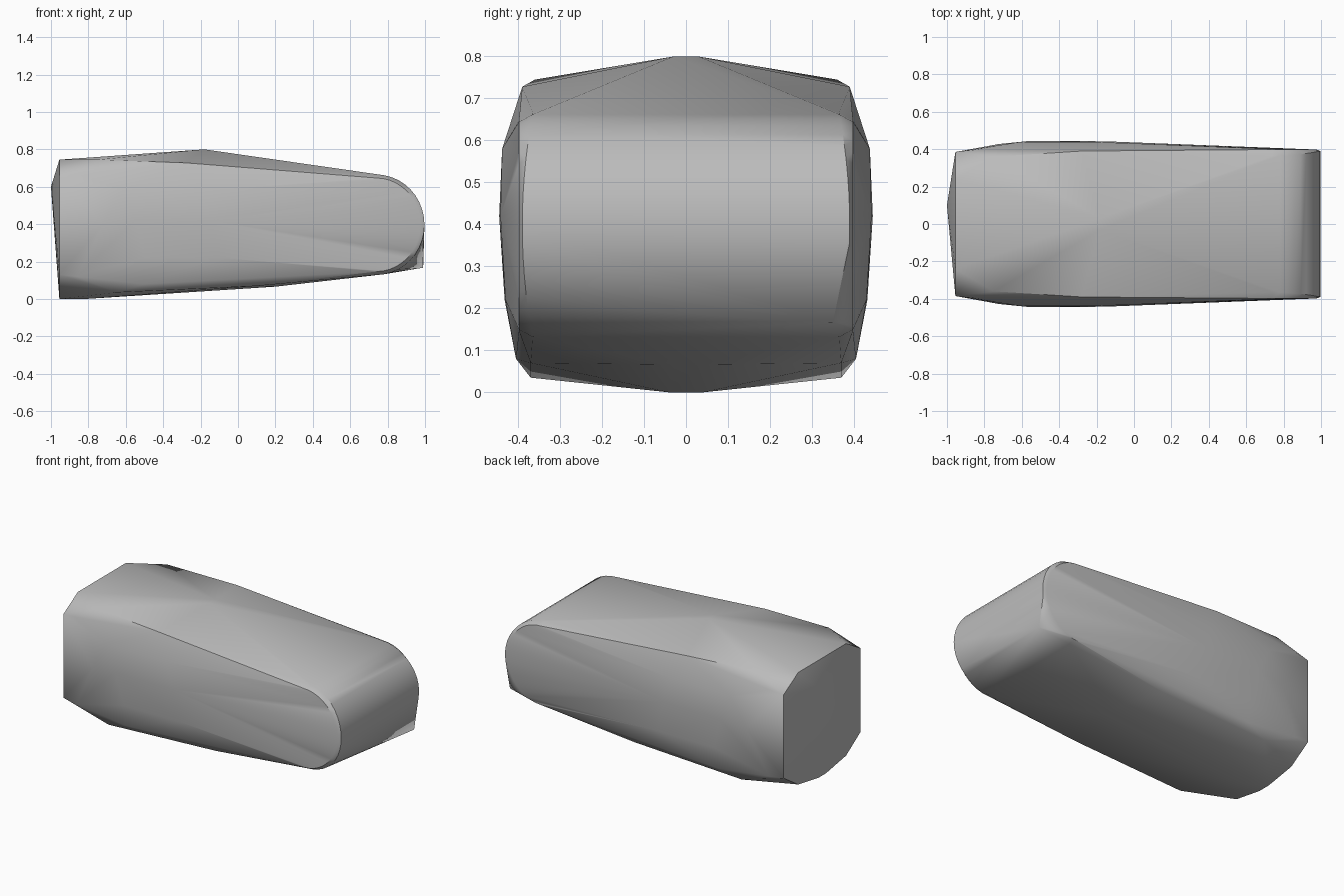
import bpy, bmesh
from math import sin, cos, pi, radians

cube = bpy.data.objects.get("Cube")
if cube:
    bpy.data.objects.remove(cube, do_unlink=True)

grey = bpy.data.materials.new("plain_grey")
grey.use_nodes = True
colour = (0.5, 0.5, 0.5, 1)
grey.diffuse_color = colour
grey.node_tree.nodes["Principled BSDF"].inputs["Base Color"].default_value = colour

points = []


def both_sides(*coords):
    for x, y, z in coords:
        points.extend([(x, y, z), (x, -y, z)])


# Blunt octagonal end with a slight off-centre tip
both_sides((-0.955, 0.385, 0.13), (-0.955, 0.385, 0.66), (-0.955, 0.24, 0.745),
           (-0.955, 0.04, 0.0), (-0.955, 0.24, 0.035))
points.append((-1.0, 0.1, 0.6))

# Roof peak and shoulders
both_sides((-0.18, 0.03, 0.8), (-0.75, 0.36, 0.745), (-0.28, 0.39, 0.728),
           (-0.86, 0.395, 0.67))

# Bulging flanks
both_sides((-0.62, 0.437, 0.58), (-0.2, 0.438, 0.58), (-0.55, 0.445, 0.42),
           (-0.15, 0.442, 0.42), (-0.5, 0.432, 0.22), (-0.72, 0.428, 0.4),
           (-0.1, 0.43, 0.22), (-0.5, 0.405, 0.08), (-0.86, 0.395, 0.12))

# Keel and lower edges
both_sides((-0.82, 0.04, 0.0), (0.2, 0.03, 0.066), (-0.65, 0.37, 0.035),
           (0.1, 0.37, 0.07))

# Rounded end: full-radius arc with a narrow bevel arc outside it
STEPS = 20
for i in range(STEPS + 1):
    a = pi * i / STEPS - pi / 2
    bulge = 0.365 + 0.025 * max(0, cos(a)) ** 2
    both_sides((0.74 + 0.257 * cos(a), bulge, 0.397 + 0.268 * sin(a)),
               (0.74 + 0.235 * cos(a), 0.398, 0.397 + 0.25 * sin(a)))
# Pulled-out lower corner on one side
points.append((0.99, 0.35, 0.167))

# Wrap everything in one convex shell
bm = bmesh.new()
for p in points:
    bm.verts.new(p)
hull = bmesh.ops.convex_hull(bm, input=bm.verts[:])
loose = [v for v in bm.verts if not v.link_faces]
bmesh.ops.delete(bm, geom=loose, context="VERTS")
bmesh.ops.recalc_face_normals(bm, faces=bm.faces[:])
mesh = bpy.data.meshes.new("rounded_block")
bm.to_mesh(mesh)
bm.free()
mesh.materials.append(grey)

block = bpy.data.objects.new("rounded_block", mesh)
bpy.context.collection.objects.link(block)
bpy.ops.object.select_all(action="DESELECT")
block.select_set(True)
bpy.context.view_layer.objects.active = block
bpy.ops.object.shade_smooth_by_angle(angle=radians(35))
